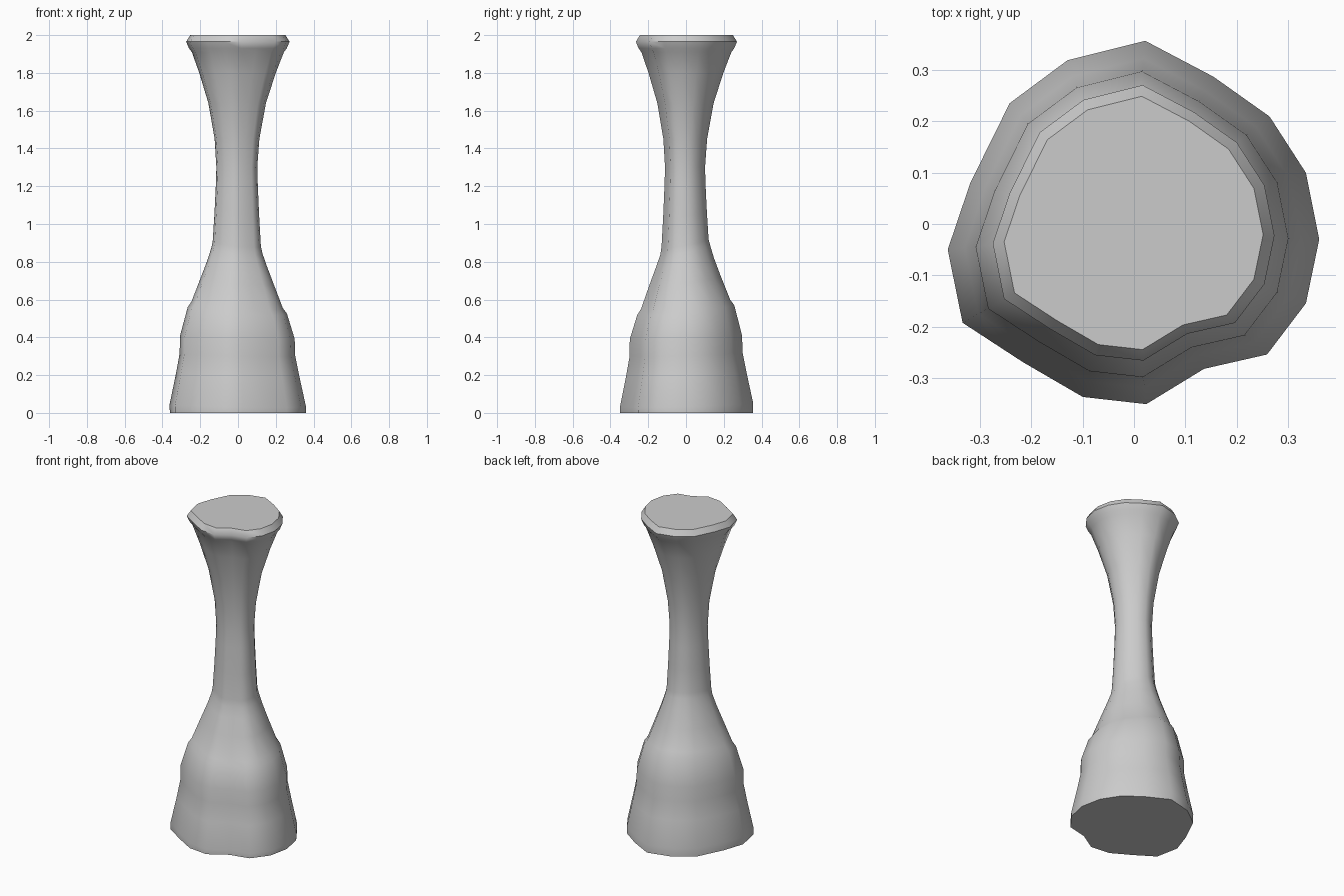
import bpy, bmesh, math

# Irregular sixteen-sided cross-section, shared by every ring
SECTION = [(.022, .358), (.155, .288), (.265, .21), (.336, .10),
           (.362, -.03), (.336, -.155), (.26, -.255), (.137, -.283),
           (.024, -.352), (-.10, -.338), (-.217, -.27), (-.335, -.193),
           (-.364, -.05), (-.32, .08), (-.243, .236), (-.13, .32)]

# Profile: height, half width, sideways tilt, centre shift
PROFILE = [(0, .359, 0, 0), (.04, .36, .01, 0), (.20, .326, .01, -.001),
           (.31, .305, .01, -.002), (.40, .303, .01, -.003),
           (.545, .262, .025, -.003), (.575, .241, .025, -.004),
           (.70, .193, .02, -.005), (.80, .155, .02, -.005),
           (.865, .134, .025, -.005), (.90, .127, .02, -.006),
           (1.05, .118, .01, -.006), (1.20, .111, 0, -.006),
           (1.30, .108, 0, -.006), (1.45, .118, 0, -.005),
           (1.64, .152, 0, -.004), (1.80, .202, 0, -.002),
           (1.91, .243, 0, 0), (1.93, .258, 0, 0),
           (1.965, .273, 0, 0), (2.0, .251, 0, 0)]

bm = bmesh.new()
rings = []
for z, half, tilt, shift in PROFILE:
    s = half / .362
    rings.append([bm.verts.new((x * s + shift, y * s + shift,
                                max(0, z + tilt * (y - .7 * x) / .362) if 0 < z < 2 else z))
                  for x, y in SECTION])

# Skin the body between rings
n = len(SECTION)
for a, b in zip(rings, rings[1:]):
    for i in range(n):
        j = (i + 1) % n
        bm.faces.new((a[i], a[j], b[j], b[i]))

# Flat base and top
bm.faces.new(rings[0])
bm.faces.new(rings[-1])
bmesh.ops.recalc_face_normals(bm, faces=bm.faces)

mesh = bpy.data.meshes.new("flared_pedestal")
bm.to_mesh(mesh)
bm.free()
body = bpy.data.objects.new("flared_pedestal", mesh)
bpy.context.collection.objects.link(body)
bpy.context.view_layer.objects.active = body
body.select_set(True)
bpy.ops.object.shade_smooth_by_angle(angle=math.radians(50))
